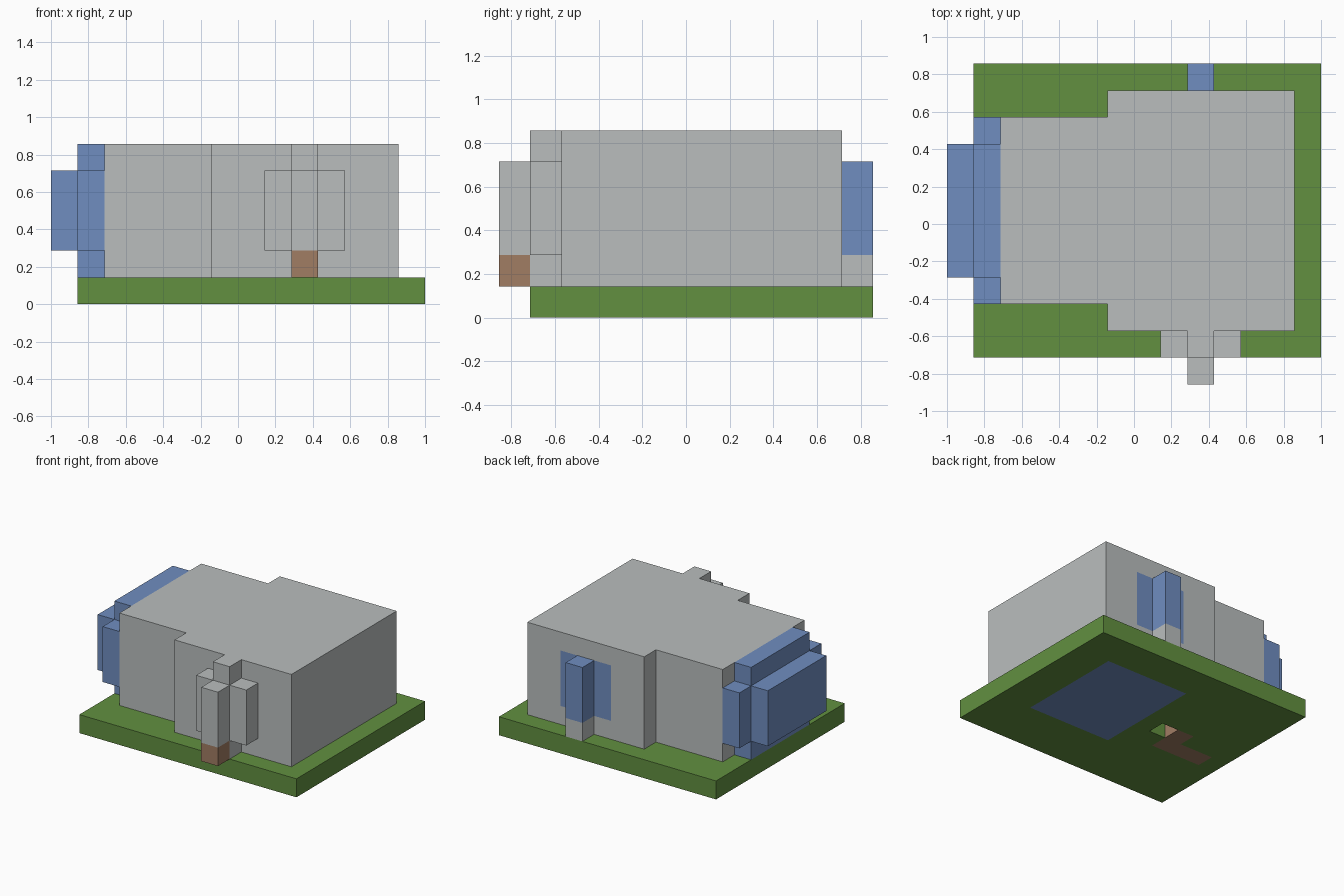
import bpy
import bmesh
from mathutils import Vector

cube = bpy.data.objects.get("Cube")
if cube:
    bpy.data.objects.remove(cube)

U = 1 / 7  # size of one block


def material(name, rgb):
    m = bpy.data.materials.new(name)
    m.use_nodes = True
    m.diffuse_color = (*rgb, 1)
    m.node_tree.nodes["Principled BSDF"].inputs["Base Color"].default_value = (*rgb, 1)
    return m


GREY = material("stone grey", (0.49, 0.515, 0.515))
GREEN = material("grass green", (0.122, 0.279, 0.051))
BLUE = material("glass blue", (0.162, 0.27, 0.527))
BROWN = material("wood brown", (0.356, 0.205, 0.127))


def prism(outline, z0, z1):
    """Extrude an outline, given in blocks, from z0 to z1."""
    bm = bmesh.new()
    face = bm.faces.new([bm.verts.new((x, y, z0)) for x, y in outline])
    top = bmesh.ops.extrude_face_region(bm, geom=[face])["geom"]
    verts = [v for v in top if isinstance(v, bmesh.types.BMVert)]
    bmesh.ops.translate(bm, verts=verts, vec=(0, 0, z1 - z0))
    bmesh.ops.recalc_face_normals(bm, faces=bm.faces)
    return bm


def rectangle(x0, x1, y0, y1):
    return [(x0, y0), (x1, y0), (x1, y1), (x0, y1)]


def cut(bm, axis, values):
    """Split the faces along planes across one axis."""
    normal = Vector((0, 0, 0))
    normal[axis] = 1
    for value in values:
        geom = bm.verts[:] + bm.edges[:] + bm.faces[:]
        bmesh.ops.bisect_plane(bm, geom=geom, plane_co=normal * value, plane_no=normal)


def finish(name, bm, *mats):
    bmesh.ops.scale(bm, verts=bm.verts, vec=(U, U, U))
    mesh = bpy.data.meshes.new(name)
    bm.to_mesh(mesh)
    bm.free()
    for m in mats:
        mesh.materials.append(m)
    obj = bpy.data.objects.new(name, mesh)
    bpy.context.collection.objects.link(obj)


def block(name, mat, xs, ys, zs):
    finish(name, prism(rectangle(*xs, *ys), *zs), mat)


# Ground slab with painted underside and one square hole
bm = prism(rectangle(-6, 7, -5, 6), 0, 1)
cut(bm, 0, (-5, -3, -2, -1, 0, 5))
cut(bm, 1, (-2, -1, 0, 1, 4))
hole = []
for f in bm.faces:
    c = f.calc_center_median()
    if abs(f.normal.z) < 0.5:
        continue
    if -2 < c.x < -1 and 0 < c.y < 1:
        hole.append(f)
    elif c.z < 0.5:
        if 0 < c.x < 5 and -2 < c.y < 4:
            f.material_index = 1
        elif (-5 < c.x < -2 and -1 < c.y < 0) or (-3 < c.x < -2 and 0 < c.y < 1):
            f.material_index = 2
rim = list({e for f in hole for e in f.edges})
bmesh.ops.delete(bm, geom=hole, context="FACES_ONLY")
walls = bmesh.ops.bridge_loops(bm, edges=rim)["faces"]
for f in walls:
    f.material_index = 2 if f.calc_center_median().x < -1.9 else 0
bmesh.ops.recalc_face_normals(bm, faces=bm.faces)
finish("ground_slab", bm, GREEN, BLUE, BROWN)

# House walls: wide hall, narrower wing and entrance pier in one outline
outline = [(-5, -3), (-1, -3), (-1, -4), (2, -4), (2, -5), (3, -5), (3, -4),
           (6, -4), (6, 5), (-1, 5), (-1, 4), (-5, 4)]
bm = prism(outline, 1, 6)
cut(bm, 0, (1, 4))
cut(bm, 2, (2, 5))
for f in bm.faces:
    c = f.calc_center_median()
    if f.normal.y > 0.5 and c.y > 4.9 and 1 < c.x < 4 and 2 < c.z < 5:
        f.material_index = 1
finish("house_walls", bm, GREY, BLUE)

# Stepped glass bay on the end of the wing
block("bay_core", BLUE, (-6, -5), (-2, 3), (1, 6))
block("bay_front", BLUE, (-7, -6), (-2, 3), (2, 5))
for side, y in (("left", 3), ("right", -3)):
    block(f"bay_side_{side}", BLUE, (-6, -5), (y, y + 1), (2, 5))

# Stepped entrance porch
for side, x in (("left", 3), ("right", 1)):
    block(f"porch_side_{side}", GREY, (x, x + 1), (-5, -4), (2, 5))
block("porch_front", GREY, (2, 3), (-6, -5), (2, 5))
block("porch_door", BROWN, (2, 3), (-6, -5), (1, 2))

# Back window and its foot
block("back_window", BLUE, (2, 3), (5, 6), (2, 5))
block("back_window_foot", GREY, (2, 3), (5, 6), (1, 2))
